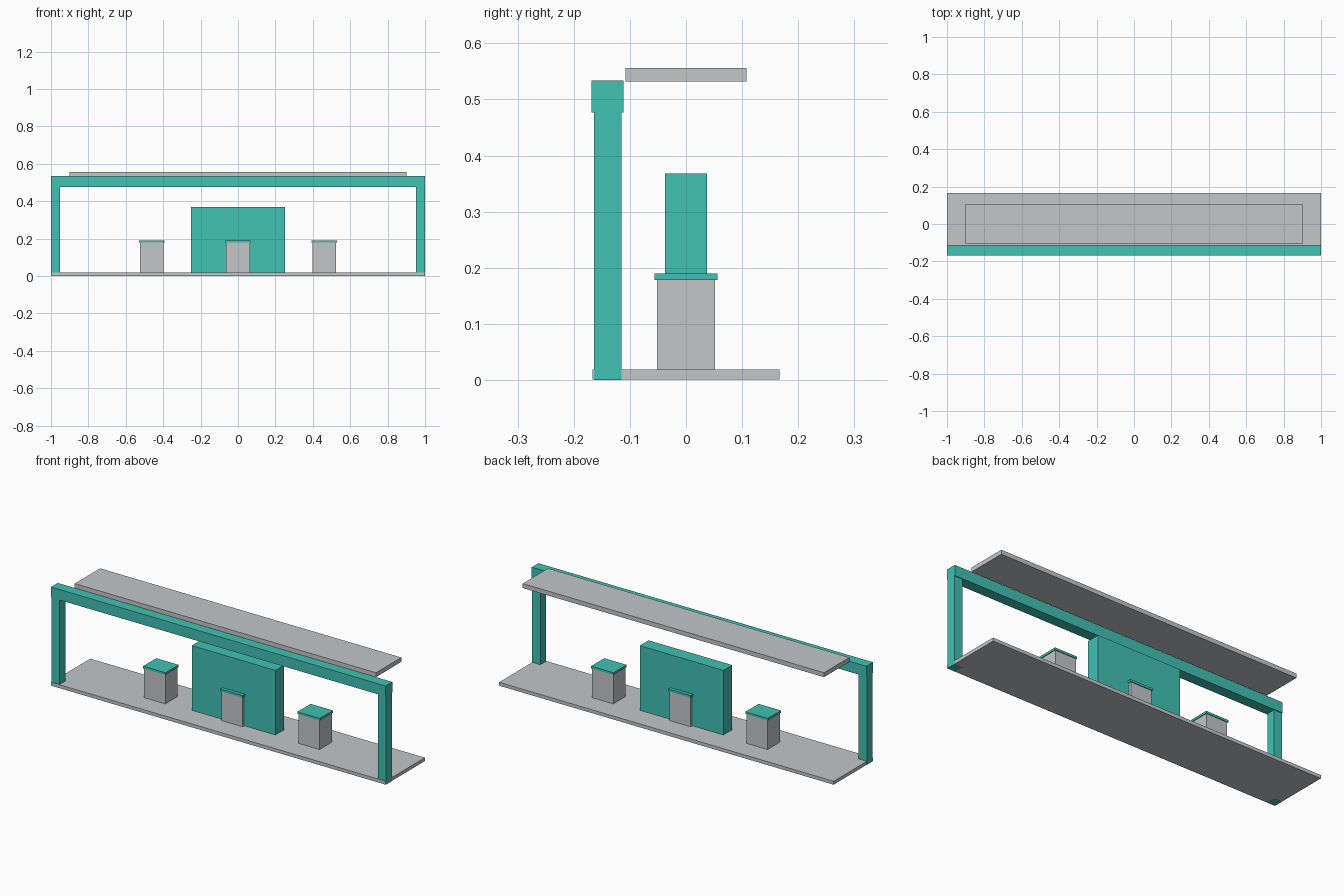
import bpy
import bmesh

if "Cube" in bpy.data.objects:
    bpy.data.objects.remove(bpy.data.objects["Cube"])


def material(name, rgb):
    m = bpy.data.materials.new(name)
    m.diffuse_color = (*rgb, 1.0)
    m.use_nodes = True
    m.node_tree.nodes["Principled BSDF"].inputs["Base Color"].default_value = m.diffuse_color
    return m


teal = material("teal", (0.053, 0.533, 0.451))
grey = material("light grey", (0.546, 0.565, 0.584))


def box(name, x, y, z, mat):
    """Axis-aligned box from (min, max) ranges."""
    bm = bmesh.new()
    bmesh.ops.create_cube(bm, size=1)
    for v in bm.verts:
        v.co = [r[0] + (c + 0.5) * (r[1] - r[0]) for c, r in zip(v.co, (x, y, z))]
    mesh = bpy.data.meshes.new(name)
    bm.to_mesh(mesh)
    bm.free()
    mesh.materials.append(mat)
    obj = bpy.data.objects.new(name, mesh)
    bpy.context.collection.objects.link(obj)
    return obj


# Ground slab, kept a hair inside the post faces
box("base_slab", (-0.9995, 0.9995), (-0.167, 0.167), (0.0005, 0.019), grey)

# Portal frame: two posts and a crossbeam
for side, x in (("left", (-1.0, -0.951)), ("right", (0.951, 1.0))):
    box(side + "_post", x, (-0.164, -0.115), (0.0, 0.478), teal)
box("crossbeam", (-1.0, 1.0), (-0.168, -0.111), (0.477, 0.534), teal)

# Flat canopy roof
box("canopy", (-0.9, 0.9), (-0.108, 0.108), (0.532, 0.556), grey)

# Central wall block
box("central_block", (-0.25, 0.25), (-0.0375, 0.0375), (0.002, 0.368), teal)

# Three pedestals with overhanging caps
for name, cx in (("left", -0.461), ("middle", 0.0), ("right", 0.461)):
    box(name + "_pedestal", (cx - 0.063, cx + 0.063), (-0.052, 0.052), (0.002, 0.179), grey)
    box(name + "_pedestal_cap", (cx - 0.067, cx + 0.067), (-0.056, 0.056), (0.178, 0.190), teal)
